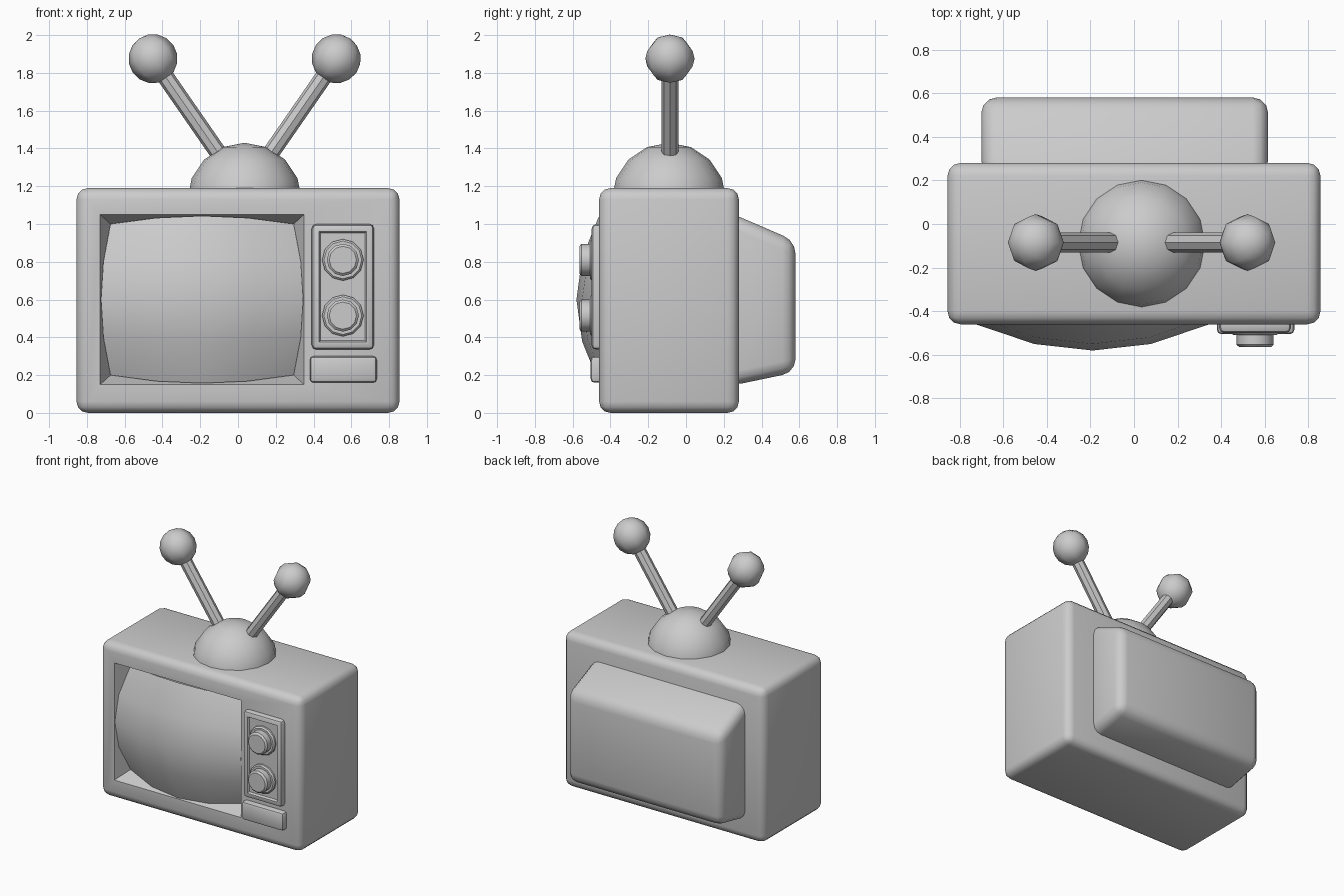
import bpy, bmesh
from math import radians
from mathutils import Vector

old = bpy.data.objects.get("Cube")
if old:
    bpy.data.objects.remove(old, do_unlink=True)

GREY = (0.6, 0.6, 0.6, 1)
grey = bpy.data.materials.new("plain grey")
grey.use_nodes = True
grey.diffuse_color = GREY
grey.node_tree.nodes["Principled BSDF"].inputs["Base Color"].default_value = GREY


def finish(name, bm, angle=40):
    """Turn a bmesh into a smooth-shaded object with sharp edges kept."""
    bmesh.ops.recalc_face_normals(bm, faces=bm.faces)
    mesh = bpy.data.meshes.new(name)
    bm.to_mesh(mesh)
    bm.free()
    mesh.materials.append(grey)
    obj = bpy.data.objects.new(name, mesh)
    bpy.context.collection.objects.link(obj)
    smooth(obj, angle)
    return obj


def smooth(obj, angle=40):
    bpy.ops.object.select_all(action='DESELECT')
    obj.select_set(True)
    bpy.context.view_layer.objects.active = obj
    bpy.ops.object.shade_smooth_by_angle(angle=radians(angle))


def block(front, back, bevel=0.0, segments=3):
    """Block between two upright rectangles, each (x0, x1, z0, z1, y)."""
    bm = bmesh.new()
    loops = []
    for x0, x1, z0, z1, y in (front, back):
        corners = ((x0, z0), (x1, z0), (x1, z1), (x0, z1))
        loops.append([bm.verts.new((x, y, z)) for x, z in corners])
    a, b = loops
    bm.faces.new(a)
    bm.faces.new(b)
    for i in range(4):
        j = (i + 1) % 4
        bm.faces.new((a[i], a[j], b[j], b[i]))
    bmesh.ops.recalc_face_normals(bm, faces=bm.faces)
    if bevel:
        bmesh.ops.bevel(bm, geom=bm.edges[:], offset=bevel, segments=segments,
                        profile=0.5, affect='EDGES')
    return bm


def lathe(name, profile, sides, origin, axis):
    """Revolve (radius, height) points round an axis; ends are capped."""
    bm = bmesh.new()
    turn = Vector((0, 0, 1)).rotation_difference(Vector(axis))
    verts = [bm.verts.new((r, 0, h)) for r, h in profile]
    edges = [bm.edges.new(pair) for pair in zip(verts, verts[1:])]
    bmesh.ops.spin(bm, geom=verts + edges, cent=(0, 0, 0), axis=(0, 0, 1),
                   angle=radians(360), steps=sides, use_duplicate=False)
    bmesh.ops.remove_doubles(bm, verts=bm.verts, dist=0.0005)
    bmesh.ops.holes_fill(bm, edges=[e for e in bm.edges if e.is_boundary], sides=0)
    for v in bm.verts:
        v.co = turn @ v.co + Vector(origin)
    return finish(name, bm)


def ball(name, segments, rings, radius, origin, axis=(0, 0, 1)):
    bm = bmesh.new()
    bmesh.ops.create_uvsphere(bm, u_segments=segments, v_segments=rings, radius=radius)
    turn = Vector((0, 0, 1)).rotation_difference(Vector(axis))
    for v in bm.verts:
        v.co = turn @ v.co + Vector(origin)
    return finish(name, bm, 60)


# Cabinet with a sloped recess cut for the screen
cabinet = finish("cabinet", block((-0.855, 0.855, 0, 1.19, -0.46),
                                  (-0.855, 0.855, 0, 1.19, 0.28), 0.06))
cutter = finish("recess_cutter", block((-0.735, 0.355, 0.145, 1.055, -0.473),
                                       (-0.675, 0.295, 0.2, 1.0, -0.33)))
cutter.hide_render = True
cut = cabinet.modifiers.new("recess", 'BOOLEAN')
cut.operation = 'DIFFERENCE'
cut.object = cutter
cut.solver = 'EXACT'
bpy.context.view_layer.objects.active = cabinet
bpy.ops.object.modifier_apply(modifier="recess")
bpy.data.objects.remove(cutter, do_unlink=True)
smooth(cabinet)

# Bulging screen whose edges follow the recess walls
bm = bmesh.new()
bmesh.ops.create_grid(bm, x_segments=4, y_segments=4, size=1)
for vert in bm.verts:
    u, v = vert.co.x, vert.co.y
    vert.co = (-0.19 + u * (0.485 + 0.05 * (1 - v * v)),
               -0.58 + 0.12 * (u * u + v * v),
               0.6 + v * (0.4 + 0.043 * (1 - u * u)))
screen = finish("screen", bm)
if screen.data.polygons[0].normal.y > 0:
    screen.data.flip_normals()

# Tapered housing at the back
finish("back_housing", block((-0.7, 0.615, 0.14, 1.065, 0.22),
                             (-0.7, 0.615, 0.215, 0.91, 0.58), 0.07))

# Control panel with a shallow sunken face
bm = block((0.39, 0.72, 0.335, 1.0, -0.5), (0.39, 0.72, 0.335, 1.0, -0.42), 0.025, 2)
bm.normal_update()
face = [max((f for f in bm.faces if f.normal.y < -0.9), key=lambda f: f.calc_area())]
bmesh.ops.inset_region(bm, faces=face, thickness=0.02)
bmesh.ops.inset_region(bm, faces=face, thickness=0.012, depth=-0.015)
finish("control_panel", bm)

# Lower button plate
finish("button_plate", block((0.38, 0.735, 0.16, 0.3, -0.505),
                             (0.38, 0.735, 0.16, 0.3, -0.42), 0.02, 2))

# Stepped knobs
KNOB = [(0.11, 0), (0.11, 0.045), (0.1, 0.055), (0.085, 0.055),
        (0.085, 0.1), (0.072, 0.112), (0.066, 0.112)]
for name, z in (("upper_knob", 0.81), ("lower_knob", 0.515)):
    lathe(name, KNOB, 12, (0.555, -0.453, z), (0, -1, 0))

# Aerial dome, rods and tips
ball("aerial_dome", 16, 8, 0.303, (0.035, -0.09, 1.127))
for side, s in (("left", 1), ("right", -1)):
    foot = Vector((0.035 + s * 0.135, -0.085, 1.37))
    tip = Vector((0.035 + s * 0.485, -0.085, 1.875))
    length = (tip - foot).length
    lathe(side + "_aerial_rod", [(0.045, -0.02), (0.045, length)], 8, foot, tip - foot)
    ball(side + "_aerial_tip", 8, 8, 0.13, tip, tip - foot)
